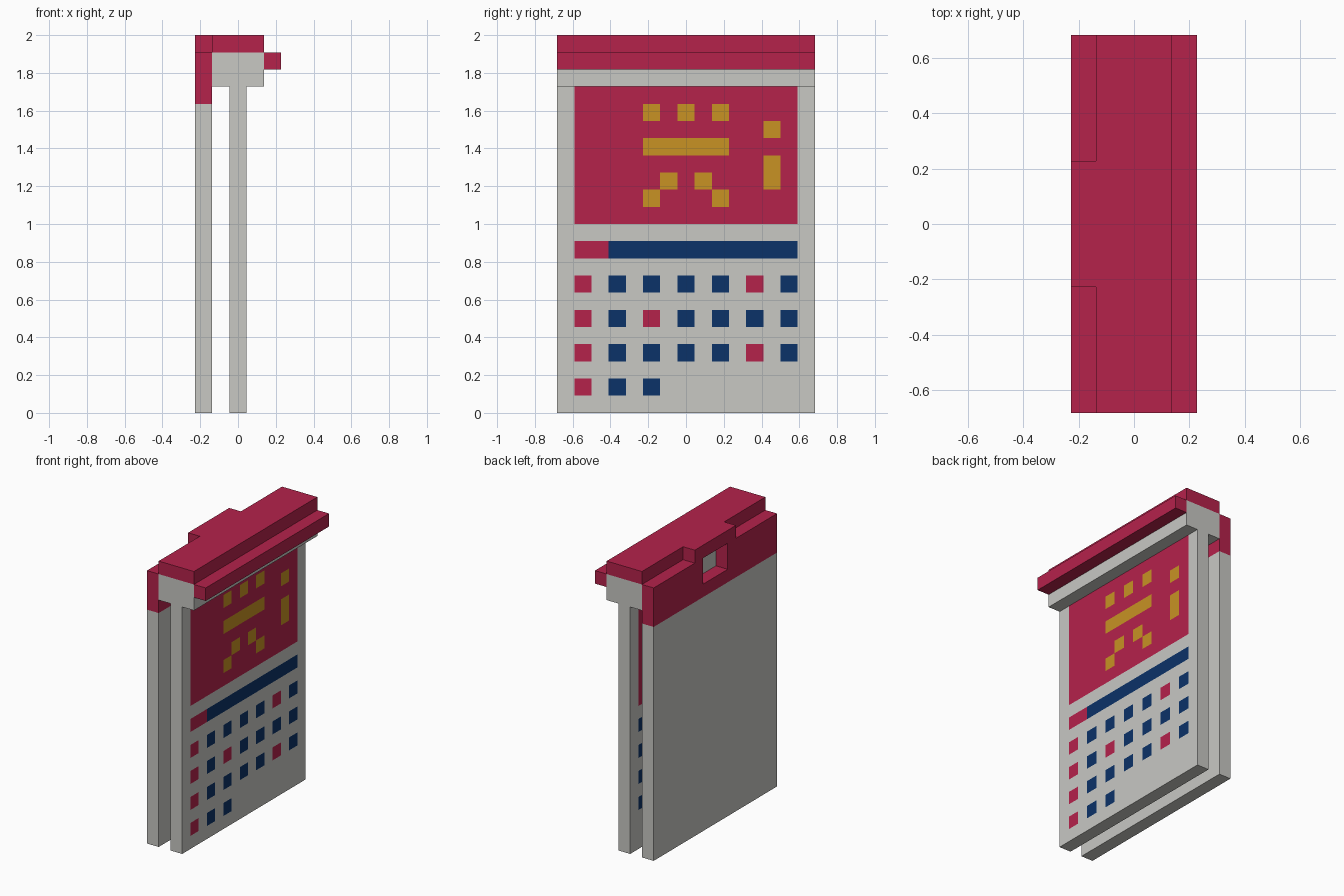
import bpy, bmesh
from mathutils import Vector

if "Cube" in bpy.data.objects:
    bpy.data.objects.remove(bpy.data.objects["Cube"])

U = 2 / 22            # one block of the model; all sizes below are counted in blocks


def material(name, rgb):
    """rgb is 0-255 sRGB, stored as linear."""
    m = bpy.data.materials.new(name)
    lin = [((c / 255 + 0.055) / 1.055) ** 2.4 for c in rgb]
    m.diffuse_color = (*lin, 1)
    m.use_nodes = True
    m.node_tree.nodes["Principled BSDF"].inputs["Base Color"].default_value = m.diffuse_color
    return m


GREY = material("light_grey", (200, 200, 196))
RED = material("crimson", (181, 34, 75))
BLUE = material("navy", (11, 50, 104))
GOLD = material("gold", (200, 146, 36))


def finish(name, bm, mats):
    bmesh.ops.recalc_face_normals(bm, faces=bm.faces)
    mesh = bpy.data.meshes.new(name)
    bm.to_mesh(mesh)
    bm.free()
    ob = bpy.data.objects.new(name, mesh)
    bpy.context.collection.objects.link(ob)
    for m in mats:
        mesh.materials.append(m)
    return ob


def box_bm(x, y, z):
    bm = bmesh.new()
    bmesh.ops.create_cube(bm, size=1)
    for v in bm.verts:
        v.co = Vector([(a + b) / 2 + c * (b - a) for (a, b), c in zip((x, y, z), v.co)]) * U
    return bm


def box(name, x, y, z, mat):
    return finish(name, box_bm(x, y, z), [mat])


W = (-7.5, 7.5)       # full width

# Back sheet, with a crimson band whose middle stands one block higher
box("back_sheet", (-2.5, -1.5), W, (0, 18), GREY)
half = [(7.5, 18), (7.5, 21), (2.5, 21), (2.5, 22)]
outline = half + [(-y, z) for y, z in reversed(half)]
bm = bmesh.new()
face = bm.faces.new([bm.verts.new((-2.5 * U, y * U, z * U)) for y, z in outline])
ext = bmesh.ops.extrude_face_region(bm, geom=[face])
bmesh.ops.translate(bm, vec=(U, 0, 0),
                    verts=[g for g in ext["geom"] if isinstance(g, bmesh.types.BMVert)])
band = finish("back_band", bm, [RED])

# Square slot through the band
cutter = box("slot_cutter", (-3, -1), (-1.5, 1.5), (19, 21), RED)
cutter.hide_render = True
cutter.hide_viewport = True
cut = band.modifiers.new("slot", 'BOOLEAN')
cut.operation = 'DIFFERENCE'
cut.solver = 'EXACT'
cut.object = cutter

# Head rail, its cap and the front lip
box("head_rail", (-1.5, 1.5), W, (19, 21), GREY)
box("top_cap", (-1.5, 1.5), W, (21, 22), RED)
box("front_lip", (1.5, 2.5), W, (20, 21), RED)

# Calendar page: coloured rectangles (first column, last column, first row, last row, slot)
areas = [(1, 13, 11, 18, 1),                                    # picture field
         (1, 2, 9, 9, 1), (3, 13, 9, 9, 2),                     # heading bar
         (5, 9, 15, 15, 3), (12, 12, 13, 14, 3), (12, 12, 16, 16, 3)]
areas += [(c, c, 17, 17, 3) for c in (5, 7, 9)]
areas += [(c, c, r, r, 3) for c, r in ((6, 13), (8, 13), (5, 12), (9, 12))]
red_days = {(1, 7), (11, 7), (1, 5), (5, 5), (1, 3), (11, 3), (1, 1)}
for r in (1, 3, 5, 7):                                          # day squares
    for c in range(1, 6 if r == 1 else 14, 2):
        areas.append((c, c, r, r, 1 if (c, r) in red_days else 2))

# Slice the page into blocks, then colour front and back faces by position
bm = box_bm((-0.5, 0.5), W, (0, 19))
cuts = [((0, c - 7.5, 0), (0, 1, 0)) for c in range(1, 15)]
cuts += [((0, 0, r), (0, 0, 1)) for r in range(1, 19)]
for co, no in cuts:
    bmesh.ops.bisect_plane(bm, geom=bm.verts[:] + bm.edges[:] + bm.faces[:],
                           plane_co=Vector(co) * U, plane_no=no)
for f in bm.faces:
    if abs(f.normal.x) > 0.9:
        p = f.calc_center_median() / U
        col, row = int(p.y + 7.5), int(p.z)
        for c0, c1, r0, r1, slot in areas:
            if c0 <= col <= c1 and r0 <= row <= r1:
                f.material_index = slot
finish("calendar_page", bm, [GREY, RED, BLUE, GOLD])
